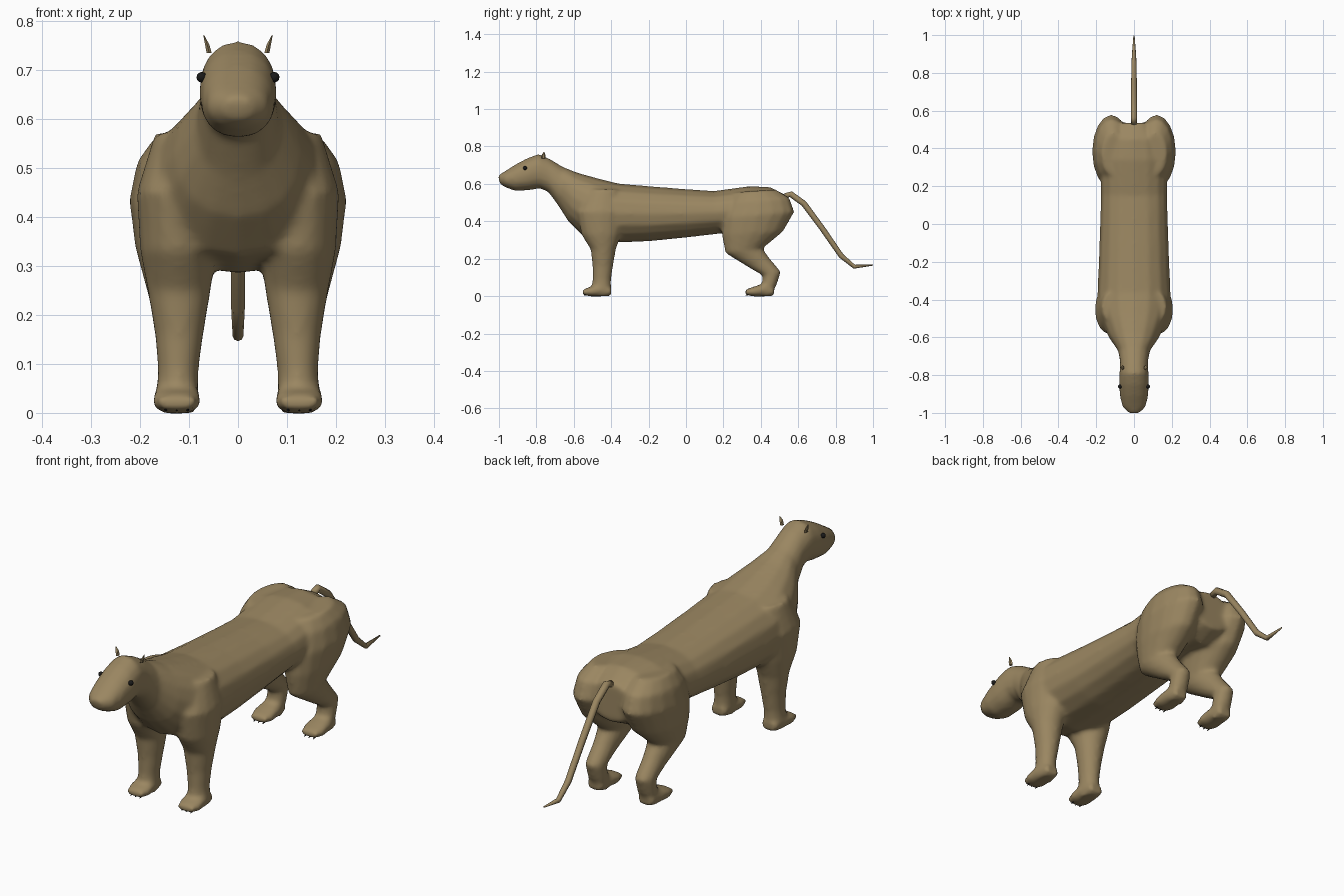
import bpy, bmesh, math
from mathutils import Vector

if "Cube" in bpy.data.objects:
    bpy.data.objects.remove(bpy.data.objects["Cube"])


def material(name, rgb):
    m = bpy.data.materials.new(name)
    m.diffuse_color = (*rgb, 1)
    m.use_nodes = True
    m.node_tree.nodes["Principled BSDF"].inputs["Base Color"].default_value = m.diffuse_color
    return m


FUR = material("tan_fur", (0.325, 0.24, 0.12))
BLACK = material("black", (0.01, 0.01, 0.01))


def loft(bm, rows, cx=0.0, power=1.0, n=16):
    """Closed skin over rings; each row is (y1, z1, y2, z2, half width[, x centre])."""
    rings = []
    for r in rows:
        a, b = Vector((0, r[0], r[1])), Vector((0, r[2], r[3]))
        x0 = r[5] if len(r) > 5 else cx
        mid, half = (a + b) / 2, (a - b) / 2
        ring = []
        for i in range(n):
            t = 2 * math.pi * i / n
            c, s = math.cos(t), math.sin(t)
            c = math.copysign(abs(c) ** power, c)
            s = math.copysign(abs(s) ** power, s)
            ring.append(bm.verts.new(mid + half * c + Vector((x0 + r[4] * s, 0, 0))))
        rings.append(ring)
    faces = [bm.faces.new((p[i], p[(i + 1) % n], q[(i + 1) % n], q[i]))
             for p, q in zip(rings, rings[1:]) for i in range(n)]
    faces += [bm.faces.new(rings[0]), bm.faces.new(rings[-1])]
    bmesh.ops.recalc_face_normals(bm, faces=faces)


def finish(bm, name, mat, smooth=True):
    me = bpy.data.meshes.new(name)
    bm.to_mesh(me)
    bm.free()
    me.materials.append(mat)
    for p in me.polygons:
        p.use_smooth = smooth
    ob = bpy.data.objects.new(name, me)
    bpy.context.collection.objects.link(ob)
    return ob


# Head, neck and torso: top point, bottom point, half width
torso = [(-1.005, .645, -.995, .60, .03), (-.97, .667, -.965, .581, .062),
         (-.91, .705, -.91, .561, .075), (-.85, .737, -.84, .566, .08),
         (-.79, .76, -.78, .576, .077), (-.73, .735, -.735, .555, .074),
         (-.66, .692, -.68, .48, .085), (-.58, .66, -.63, .40, .13),
         (-.48, .632, -.55, .32, .175), (-.36, .602, -.42, .285, .195),
         (-.2, .588, -.2, .293, .187), (0, .572, 0, .313, .18),
         (.15, .562, .17, .333, .176), (.34, .588, .33, .34, .18),
         (.45, .583, .45, .33, .16), (.535, .54, .535, .37, .10)]

# Legs: front point, back point, half width, x centre
fore_leg = [(-.52, .57, -.36, .57, .05, .12), (-.585, .45, -.32, .45, .08, .127),
            (-.56, .33, -.345, .33, .078, .122), (-.51, .25, -.375, .25, .065, .12),
            (-.50, .16, -.39, .16, .05, .12), (-.50, .09, -.40, .09, .042, .122),
            (-.505, .03, -.40, .03, .043, .124), (-.50, .0, -.41, .0, .035, .124)]
hind_leg = [(.26, .555, .48, .57, .06, .11), (.22, .50, .555, .525, .088, .118),
            (.19, .42, .58, .45, .102, .12), (.19, .33, .52, .345, .088, .122),
            (.21, .23, .41, .255, .062, .122), (.34, .15, .445, .205, .047, .122),
            (.41, .11, .508, .13, .042, .122), (.405, .055, .485, .06, .042, .122),
            (.41, .0, .45, .0, .035, .122)]
# Paw: top point, bottom point, half width, from heel to toes
paw = [(.05, .045, .05, .0, .035), (.0, .07, .0, -.002, .045),
       (-.06, .05, -.06, -.002, .05), (-.10, .036, -.105, .008, .04)]

bm = bmesh.new()
loft(bm, torso, power=0.92)
for side in (-1, 1):
    for leg, heel in ((fore_leg, -.45), (hind_leg, .42)):
        loft(bm, [(*r[:5], side * r[5]) for r in leg])
        loft(bm, [(r[0] + heel, r[1], r[2] + heel, r[3], r[4]) for r in paw],
             cx=side * .125, power=0.8)
body = finish(bm, "body", FUR)
# Fuse the overlapping volumes and soften the joints
fuse = body.modifiers.new("fuse", "REMESH")
fuse.mode = "VOXEL"
fuse.voxel_size = 0.01
fuse.use_smooth_shade = True
soft = body.modifiers.new("soften", "SMOOTH")
soft.factor = 0.5
soft.iterations = 8

# Tail: tapering bent tube
path = [(.53, .535, .015), (.56, .545, .016), (.63, .495, .016), (.73, .36, .015),
        (.83, .215, .014), (.90, .157, .011), (.999, .166, .003)]
bm = bmesh.new()
rows = []
for i, (y, z, r) in enumerate(path):
    p, q = path[max(i - 1, 0)], path[min(i + 1, len(path) - 1)]
    d = Vector((q[0] - p[0], q[1] - p[1])).normalized()
    rows.append((y - d.y * r, z + d.x * r, y + d.y * r, z - d.x * r, r))
loft(bm, rows, n=8)
finish(bm, "tail", FUR)

for side, label in ((-1, "left"), (1, "right")):
    # Ears: small pointed cones
    bm = bmesh.new()
    loft(bm, [(-.772, .735, -.75, .735, .006, side * .059),
              (-.772, .752, -.75, .752, .005, side * .063),
              (-.762, .771, -.758, .771, .001, side * .07)], n=6)
    finish(bm, "ear_" + label, FUR, False)
    # Eyes
    bm = bmesh.new()
    bmesh.ops.create_icosphere(bm, subdivisions=2, radius=.011)
    bmesh.ops.translate(bm, verts=bm.verts, vec=(side * .074, -.86, .685))
    finish(bm, "eye_" + label, BLACK)
    # Claws under the toes
    bm = bmesh.new()
    for toe in (-.53, .335):
        for dx in (-.022, 0, .022):
            x = side * .125 + dx
            loft(bm, [(toe, .013, toe, .004, .004, x),
                      (toe - .016, .005, toe - .016, .003, .001, x)], n=5)
    finish(bm, "claws_" + label, BLACK, False)
